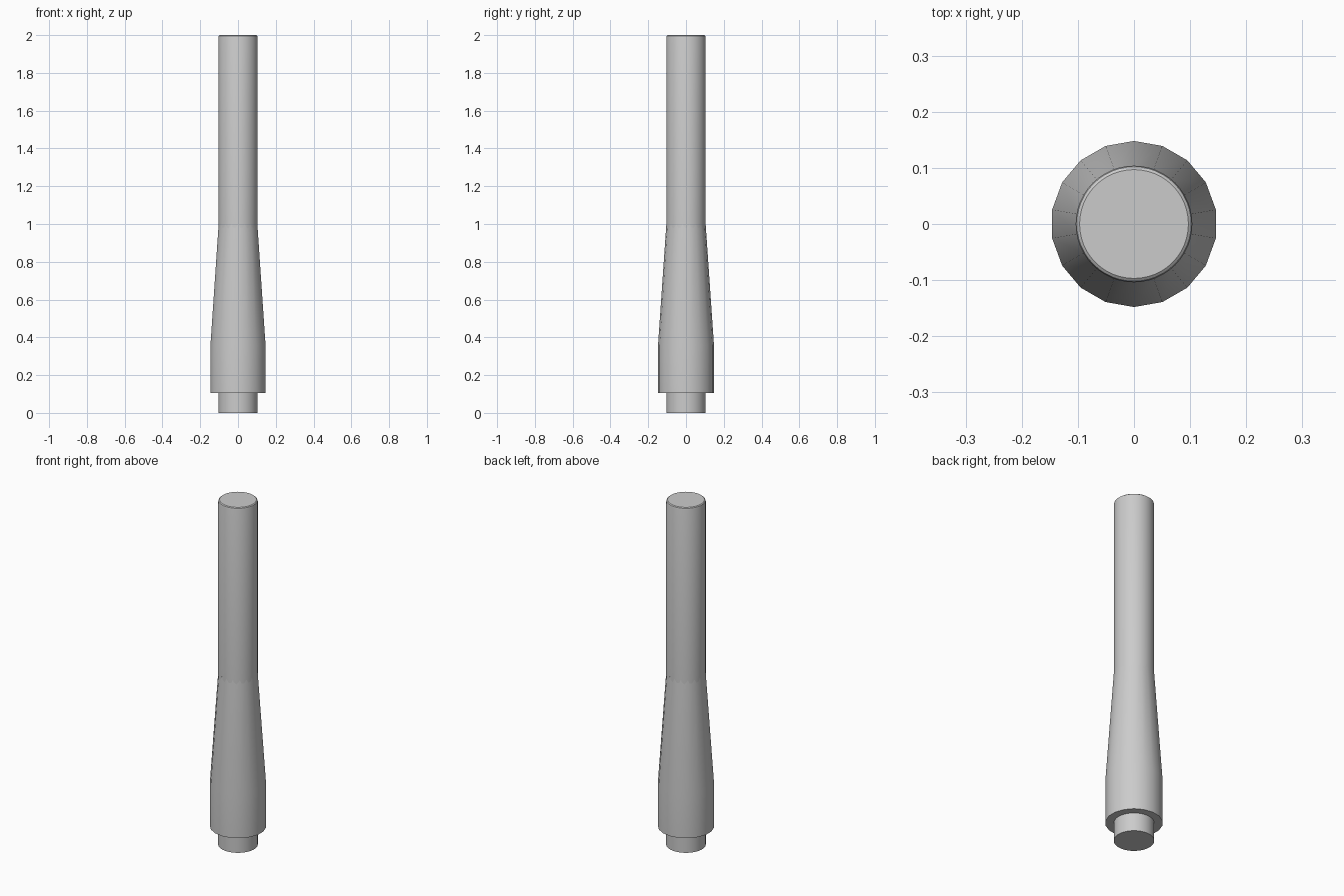
import bpy
import bmesh
from math import radians
from mathutils import Matrix, Vector

cube = bpy.data.objects.get("Cube")
if cube:
    bpy.data.objects.remove(cube, do_unlink=True)

grey = bpy.data.materials.new("plain_grey")
grey.use_nodes = True
colour = (0.6, 0.6, 0.6, 1)
grey.diffuse_color = colour
grey.node_tree.nodes["Principled BSDF"].inputs["Base Color"].default_value = colour


def lathe(name, profile, sides):
    """Spin a (radius, height) profile about z, with a vertex on +y."""
    bm = bmesh.new()
    rings = []
    for radius, height in profile:
        start = Vector((0, radius, height))
        rings.append([bm.verts.new(Matrix.Rotation(radians(360 * i / sides), 3, "Z") @ start)
                      for i in range(sides)])
    for low, high in zip(rings, rings[1:]):
        for i in range(sides):
            j = (i + 1) % sides
            bm.faces.new((low[i], low[j], high[j], high[i]))
    bm.faces.new(list(reversed(rings[0])))
    bm.faces.new(rings[-1])
    bmesh.ops.recalc_face_normals(bm, faces=bm.faces)
    mesh = bpy.data.meshes.new(name)
    bm.to_mesh(mesh)
    bm.free()
    mesh.materials.append(grey)
    obj = bpy.data.objects.new(name, mesh)
    bpy.context.collection.objects.link(obj)
    bpy.ops.object.select_all(action="DESELECT")
    obj.select_set(True)
    bpy.context.view_layer.objects.active = obj
    bpy.ops.object.shade_smooth_by_angle(angle=radians(35))
    return obj


# Thin tube with a softened top rim
lathe("upper_tube", [(0.104, 0.9), (0.104, 1.988), (0.102, 1.996), (0.097, 2)], 48)

# Faceted sleeve: straight base, then a long taper into the tube
lathe("tapered_sleeve", [(0.148, 0.105), (0.148, 0.36), (0.104, 1.0)], 18)

# Short plug below the sleeve
lathe("bottom_plug", [(0.104, 0), (0.104, 0.12)], 48)
